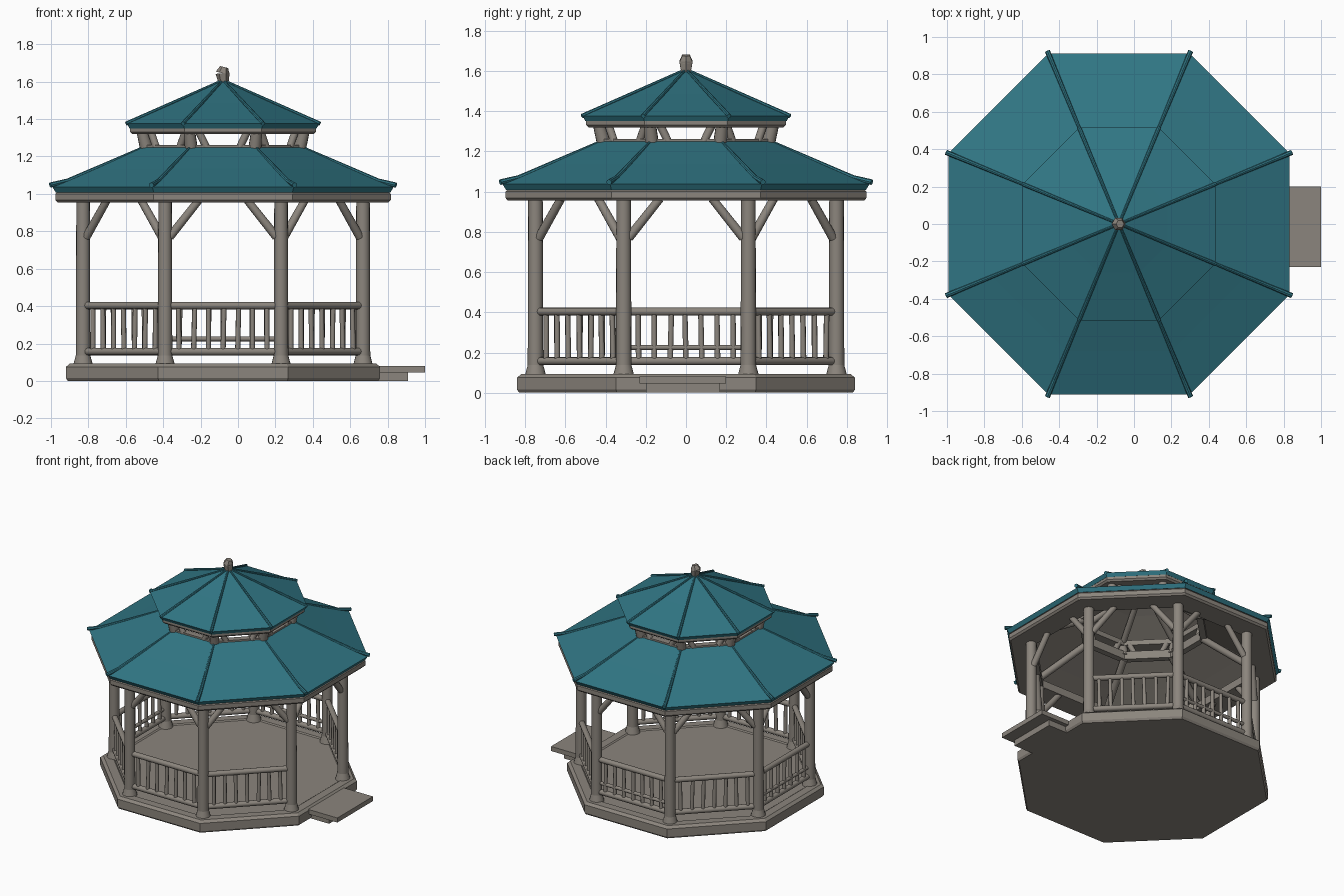
import bpy, bmesh, math, random
from mathutils import Vector, Matrix

if "Cube" in bpy.data.objects:
    bpy.data.objects.remove(bpy.data.objects["Cube"])

random.seed(4)
CX = -0.08                       # gazebo axis, the step sticks out on +x
C8 = math.cos(math.pi / 8)


def material(name, col):
    m = bpy.data.materials.new(name)
    m.diffuse_color = (*col, 1)
    m.use_nodes = True
    m.node_tree.nodes["Principled BSDF"].inputs["Base Color"].default_value = m.diffuse_color
    return m


WOOD = material("weathered wood", (0.26, 0.235, 0.205))
TEAL = material("teal roofing", (0.03, 0.18, 0.23))


def finish(bm, name, mats):
    me = bpy.data.meshes.new(name)
    bm.to_mesh(me)
    bm.free()
    for m in mats:
        me.materials.append(m)
    ob = bpy.data.objects.new(name, me)
    bpy.context.collection.objects.link(ob)
    return ob


def corner(r, k, z):
    a = math.radians(22.5 + 45 * k)
    return Vector((CX + r * math.cos(a), r * math.sin(a), z))


def octagon(name, profile, mats, lift=0.0):
    """Sweep a closed (apothem, z) profile round the octagon."""
    bm = bmesh.new()
    rings = [[bm.verts.new(corner(p / C8, k, z)) for k in range(8)] for p, z in profile]
    for a, b in zip(rings, rings[1:] + rings[:1]):
        for k in range(8):
            j = (k + 1) % 8
            bm.faces.new((a[k], a[j], b[j], b[k]))
    bmesh.ops.remove_doubles(bm, verts=bm.verts, dist=0.0005)
    bmesh.ops.recalc_face_normals(bm, faces=bm.faces)
    if len(mats) > 1:            # underside is bare wood
        for f in bm.faces:
            f.material_index = 1 if f.normal.z < -0.6 else 0
    return finish(bm, name, mats)


def rods(name, items, mat=WOOD, sides=12):
    """Round logs given as (start, end, start radius, end radius)."""
    bm = bmesh.new()
    for a, b, r1, r2 in items:
        a, b = Vector(a), Vector(b)
        d = b - a
        rot = d.to_track_quat('Z', 'Y').to_matrix().to_4x4()
        bmesh.ops.create_cone(bm, cap_ends=True, segments=sides, radius1=r1, radius2=r2,
                              depth=d.length, matrix=Matrix.Translation((a + b) / 2) @ rot)
    for f in bm.faces:
        f.smooth = len(f.verts) == 4 and sides > 8
    return finish(bm, name, [mat])


def box(name, lo, hi):
    bm = bmesh.new()
    lo, hi = Vector(lo), Vector(hi)
    bmesh.ops.create_cube(bm, size=1, matrix=Matrix.Translation((lo + hi) / 2)
                          @ Matrix.Diagonal((*(hi - lo), 1)))
    return finish(bm, name, [WOOD])


# deck and entrance step
octagon("deck", [(0, 0), (0.83, 0), (0.84, 0.015), (0.84, 0.075), (0.82, 0.092),
                 (0.76, 0.092), (0.75, 0.085), (0, 0.085)], [WOOD])
box("step_tread", (0.74, -0.23, 0.045), (1.0, 0.2, 0.08))
box("step_support", (0.74, -0.2, 0.0), (0.91, 0.17, 0.05))

# posts with flared feet
PR = 0.81
posts = []
for k in range(8):
    posts += [(corner(PR, k, 0.08), corner(PR, k, 0.97), 0.039, 0.036),
              (corner(PR, k, 0.08), corner(PR, k, 0.14), 0.054, 0.038)]
rods("posts", posts, sides=16)

# railings on every side except the entrance (+x), braces on all sides
rails, balusters, braces = [], [], []
for k in range(8):
    p, q = corner(PR, k, 0), corner(PR, k + 1, 0)
    up = lambda t, z: p.lerp(q, t) + Vector((0, 0, z))
    for t0, t1 in ((0.04, 0.29), (0.96, 0.71)):
        braces.append((up(t0, 0.77), up(t1, 0.965), 0.023, 0.021))
    if k == 7:
        continue
    for z, r in ((0.403, 0.02), (0.157, 0.02)):
        rails.append((up(0, z), up(1, z), r, r))
    if k in (1, 3):              # extra low rail on the back and left sides
        rails.append((up(0, 0.225), up(1, 0.225), 0.013, 0.013))
    for i in range(7):
        t = 0.12 + i * 0.76 / 6
        s = random.uniform(-0.012, 0.012)
        balusters.append((up(t, 0.155), up(t + s, 0.405), 0.014, 0.013))
rods("railings", rails)
rods("balusters", balusters, sides=10)
rods("corner_braces", braces)

# eave beam
octagon("eave_beam", [(0.72, 0.955), (0.885, 0.955), (0.897, 0.968), (0.897, 1.0),
                      (0.885, 1.012), (0.72, 1.012)], [WOOD])

# two-tier roof
octagon("lower_roof", [(0.895, 1.008), (0.912, 1.037), (0.68, 1.137), (0.43, 1.25),
                       (0.42, 1.23), (0.67, 1.115)], [TEAL, WOOD])
octagon("upper_roof", [(0.5, 1.35), (0.515, 1.377), (0.26, 1.488), (0, 1.608),
                       (0, 1.585), (0.26, 1.468)], [TEAL, WOOD])
hips = []
for k in range(8):
    hips += [(corner(1.0, k, 1.047), corner(0.9, k, 1.07), 0.014, 0.012),
             (corner(0.9, k, 1.07), corner(0.465, k, 1.246), 0.012, 0.008),
             (corner(0.56, k, 1.376), corner(0.01, k, 1.604), 0.011, 0.007)]
rods("roof_hips", hips, TEAL, 8)

# open lantern between the roof tiers
octagon("lantern_sill", [(0.385, 1.2), (0.43, 1.2), (0.432, 1.262), (0.385, 1.262)], [WOOD])
octagon("lantern_beam", [(0.40, 1.32), (0.485, 1.32), (0.497, 1.332), (0.497, 1.358),
                         (0.40, 1.358)], [WOOD])
struts = []
for k in range(8):
    p, q = corner(0.45, k, 0), corner(0.45, k + 1, 0)
    up = lambda t, z: p.lerp(q, t) + Vector((0, 0, z))
    struts.append((corner(0.44, k, 1.23), corner(0.47, k, 1.34), 0.035, 0.03))
    for t0, t1 in ((0.24, 0.12), (0.76, 0.88)):
        struts.append((up(t0, 1.25), up(t1, 1.335), 0.02, 0.02))
rods("lantern_struts", struts)

# rafters under both roofs
rafters = []
for k in range(8):
    rafters += [(corner(0.88, k, 1.0), corner(0.43, k, 1.21), 0.025, 0.025),
                (corner(0.47, k, 1.345), corner(0.01, k, 1.56), 0.022, 0.02)]
rods("rafters", rafters)

# slightly crooked finial
rods("finial", [((CX + 0.004, 0, 1.58), (CX - 0.002, 0, 1.645), 0.024, 0.038),
                ((CX - 0.002, 0, 1.645), (CX + 0.006, 0, 1.678), 0.038, 0.022)], sides=6)
